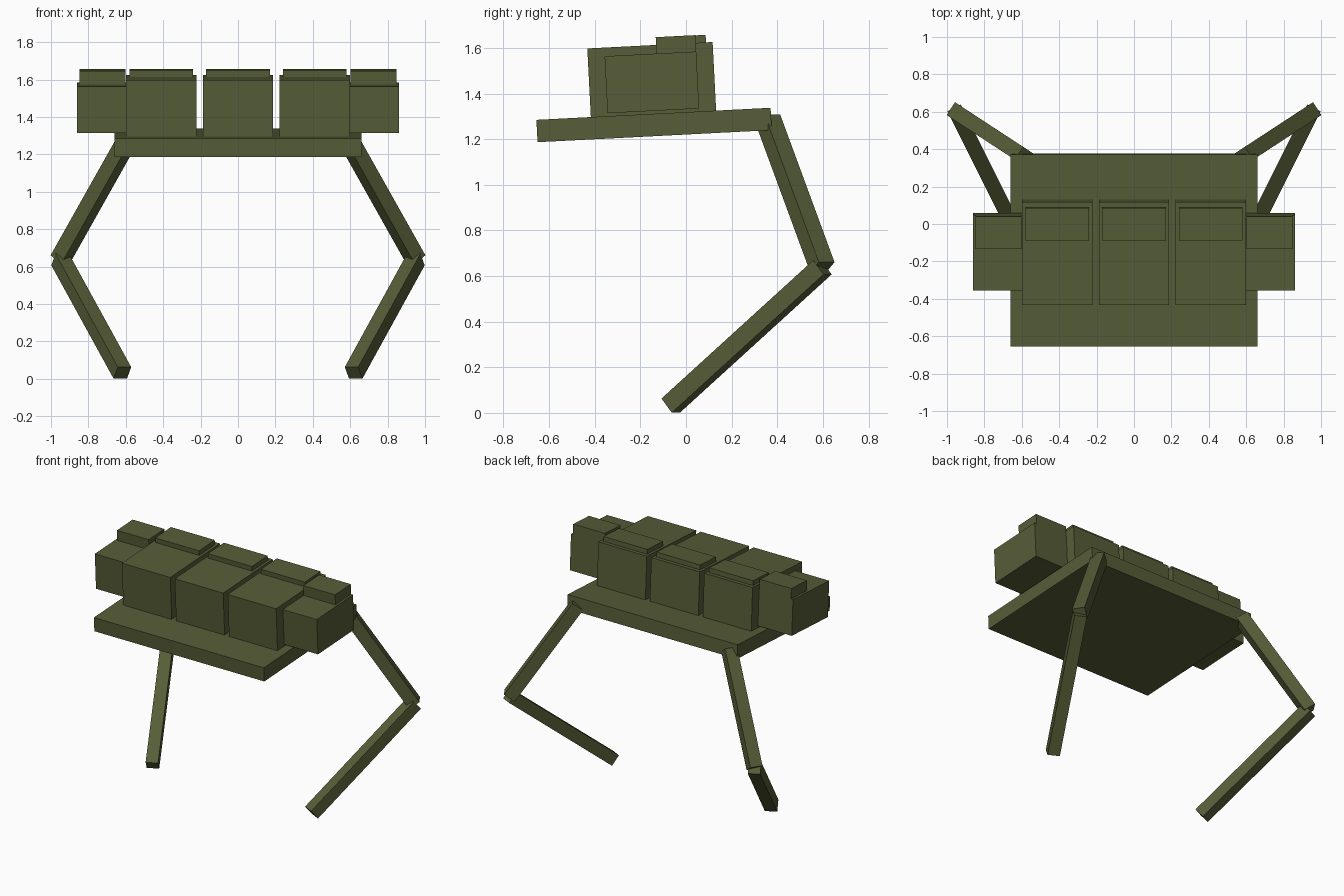
import bpy, math
from mathutils import Matrix, Vector

if "Cube" in bpy.data.objects:
    bpy.data.objects.remove(bpy.data.objects["Cube"])

olive = bpy.data.materials.new("olive green")
olive.diffuse_color = (0.093, 0.109, 0.038, 1)
olive.use_nodes = True
olive.node_tree.nodes["Principled BSDF"].inputs["Base Color"].default_value = olive.diffuse_color


def box(name, lo, hi, frame):
    """Flat-shaded box from two opposite corners, placed in a frame."""
    lo, hi = Vector(lo), Vector(hi)
    bpy.ops.mesh.primitive_cube_add(size=1)
    ob = bpy.context.object
    ob.name = ob.data.name = name
    ob.data.transform(Matrix.Translation((lo + hi) / 2) @ Matrix.Diagonal((*(hi - lo), 1)))
    ob.matrix_world = frame
    ob.data.materials.append(olive)
    return ob


def beam(name, start, end, w):
    """Square beam between two points, with one side axis kept level."""
    start, end = Vector(start), Vector(end)
    d = end - start
    z = d.normalized()
    x = Vector((0, 0, 1)).cross(z).normalized()
    y = z.cross(x)
    frame = Matrix((x, y, z)).transposed().to_4x4()
    frame.translation = start
    box(name, (-w / 2, -w / 2, 0), (w / 2, w / 2, d.length), frame)


# Body frame, pitched slightly nose-down
body = Matrix.Translation((0, -0.14, 1.262)) @ Matrix.Rotation(math.radians(2.95), 4, 'X')

# Deck
box("deck", (-0.66, -0.514, -0.049), (0.66, 0.514, 0.049), body)

# Three main pods with raised lids at the rear
for label, cx in (("left", -0.411), ("middle", 0), ("right", 0.411)):
    box(label + "_pod", (cx - 0.188, -0.275, 0.049), (cx + 0.188, 0.275, 0.35), body)
    box(label + "_pod_lid", (cx - 0.17, 0.071, 0.35), (cx + 0.17, 0.246, 0.383), body)

for label, s in (("left", -1), ("right", 1)):
    # Smaller outboard pods with taller lids
    x0, x1 = sorted((s * 0.599, s * 0.862))
    box(label + "_side_pod", (x0, -0.201, 0.062), (x1, 0.201, 0.312), body)
    x0, x1 = sorted((s * 0.601, s * 0.847))
    box(label + "_side_lid", (x0, 0.027, 0.312), (x1, 0.201, 0.384), body)

    # Two-segment legs
    hip, knee, foot = (s * 0.587, 0.36, 1.285), (s * 0.951, 0.598, 0.638), (s * 0.618, -0.067, 0.032)
    beam(label + "_upper_leg", hip, knee, 0.082)
    beam(label + "_lower_leg", knee, foot, 0.08)
